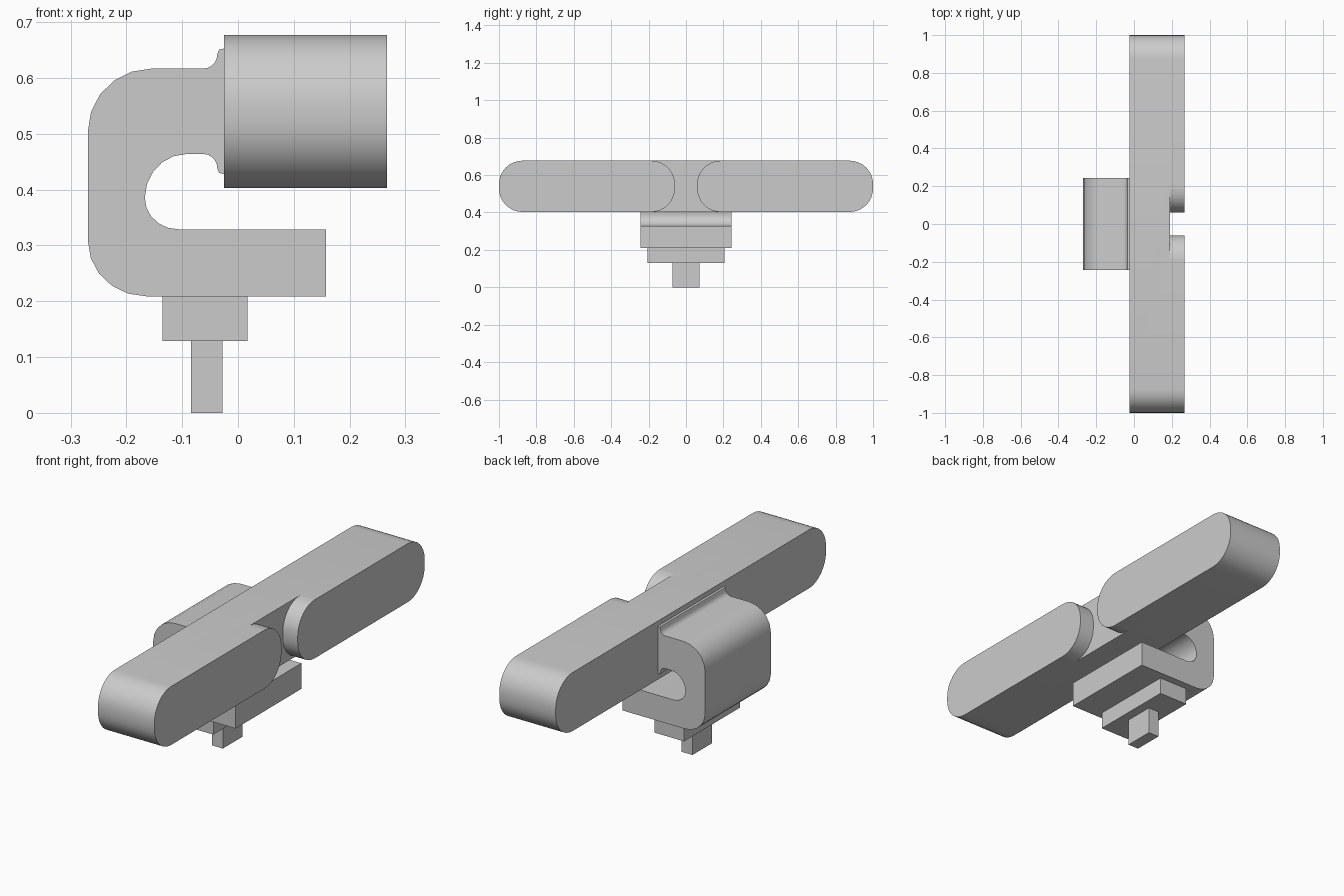
import bpy
import bmesh
from math import sin, cos, pi, radians
from mathutils import Vector

if "Cube" in bpy.data.objects:
    bpy.data.objects.remove(bpy.data.objects["Cube"], do_unlink=True)

grey = bpy.data.materials.new("plain_grey")
grey.use_nodes = True
grey.diffuse_color = (0.6, 0.6, 0.6, 1)
grey.node_tree.nodes["Principled BSDF"].inputs["Base Color"].default_value = (0.6, 0.6, 0.6, 1)


def arc(cx, cz, rx, rz, start, end, steps=8):
    """Points along an elliptical arc, angles in degrees."""
    angles = [radians(start + (end - start) * i / steps) for i in range(steps + 1)]
    return [(cx + rx * cos(a), cz + rz * sin(a)) for a in angles]


def extrude(name, points, offset, smooth=True):
    """Closed prism from a flat outline."""
    bm = bmesh.new()
    face = bm.faces.new([bm.verts.new(p) for p in points])
    moved = bmesh.ops.extrude_face_region(bm, geom=[face])
    verts = [v for v in moved["geom"] if isinstance(v, bmesh.types.BMVert)]
    bmesh.ops.translate(bm, vec=Vector(offset), verts=verts)
    bmesh.ops.recalc_face_normals(bm, faces=bm.faces)
    mesh = bpy.data.meshes.new(name)
    bm.to_mesh(mesh)
    bm.free()
    mesh.materials.append(grey)
    obj = bpy.data.objects.new(name, mesh)
    bpy.context.collection.objects.link(obj)
    if smooth:
        shade(obj)
    return obj


def shade(obj):
    bpy.ops.object.select_all(action="DESELECT")
    obj.select_set(True)
    bpy.context.view_layer.objects.active = obj
    bpy.ops.object.shade_smooth_by_angle(angle=radians(35))


def box(name, x0, x1, half_y, z0, z1):
    outline = [(x0, -half_y, z0), (x1, -half_y, z0), (x1, -half_y, z1), (x0, -half_y, z1)]
    return extrude(name, outline, (0, 2 * half_y, 0), smooth=False)


# Long bar with rounded ends
LOW, HIGH, R = 0.403, 0.677, 0.125
BACK, FRONT, STEP = -0.025, 0.267, 0.19
right_end = arc(1 - R, LOW + R, R, R, -90, 0) + arc(1 - R, HIGH - R, R, R, 0, 90)
left_end = [(-y, z) for y, z in reversed(right_end)]
bar = extrude("bar", [(BACK, y, z) for y, z in right_end + left_end], (FRONT - BACK, 0, 0))

# Notch that splits the outer face into two round-ended pads
GAP = 0.06
edge = arc(GAP + R, LOW + R, R, R, 270, 180) + arc(GAP + R, HIGH - R, R, R, 180, 90)
edge = [(GAP + R, LOW - 0.05)] + edge + [(GAP + R, HIGH + 0.05)]
outline = edge + [(-y, z) for y, z in reversed(edge)]
cutter = extrude("notch_cutter", [(STEP, y, z) for y, z in outline], (0.2, 0, 0))
cutter.hide_render = True
cut = bar.modifiers.new("notch", "BOOLEAN")
cut.operation = "DIFFERENCE"
cut.solver = "EXACT"
cut.object = cutter
bpy.context.view_layer.objects.active = bar
bpy.ops.object.modifier_apply(modifier=cut.name)
bpy.data.objects.remove(cutter, do_unlink=True)
shade(bar)

# C-shaped bracket with a flared lip against the bar
profile = [(BACK, 0.653), (-0.034, 0.651)]
profile += arc(-0.062, 0.643, 0.025, 0.026, 0, -90, 5)
profile += arc(-0.155, 0.505, 0.114, 0.112, 90, 180, 5)
profile += arc(-0.165, 0.308, 0.104, 0.099, 180, 270, 5)
profile += [(0.158, 0.209), (0.158, 0.329)]
profile += arc(-0.107, 0.385, 0.06, 0.056, 270, 180, 5)
profile += arc(-0.092, 0.385, 0.075, 0.079, 180, 90, 5)[1:]
profile += arc(-0.062, 0.438, 0.025, 0.026, 90, 0, 5)
profile += [(-0.034, 0.43), (BACK, 0.428)]
extrude("bracket", [(x, -0.243, z) for x, z in profile], (0, 0.486, 0))

# Stepped mount under the bracket
box("mount_block", -0.135, 0.017, 0.207, 0.129, 0.209)
box("mount_pin", -0.084, -0.028, 0.072, 0, 0.129)
